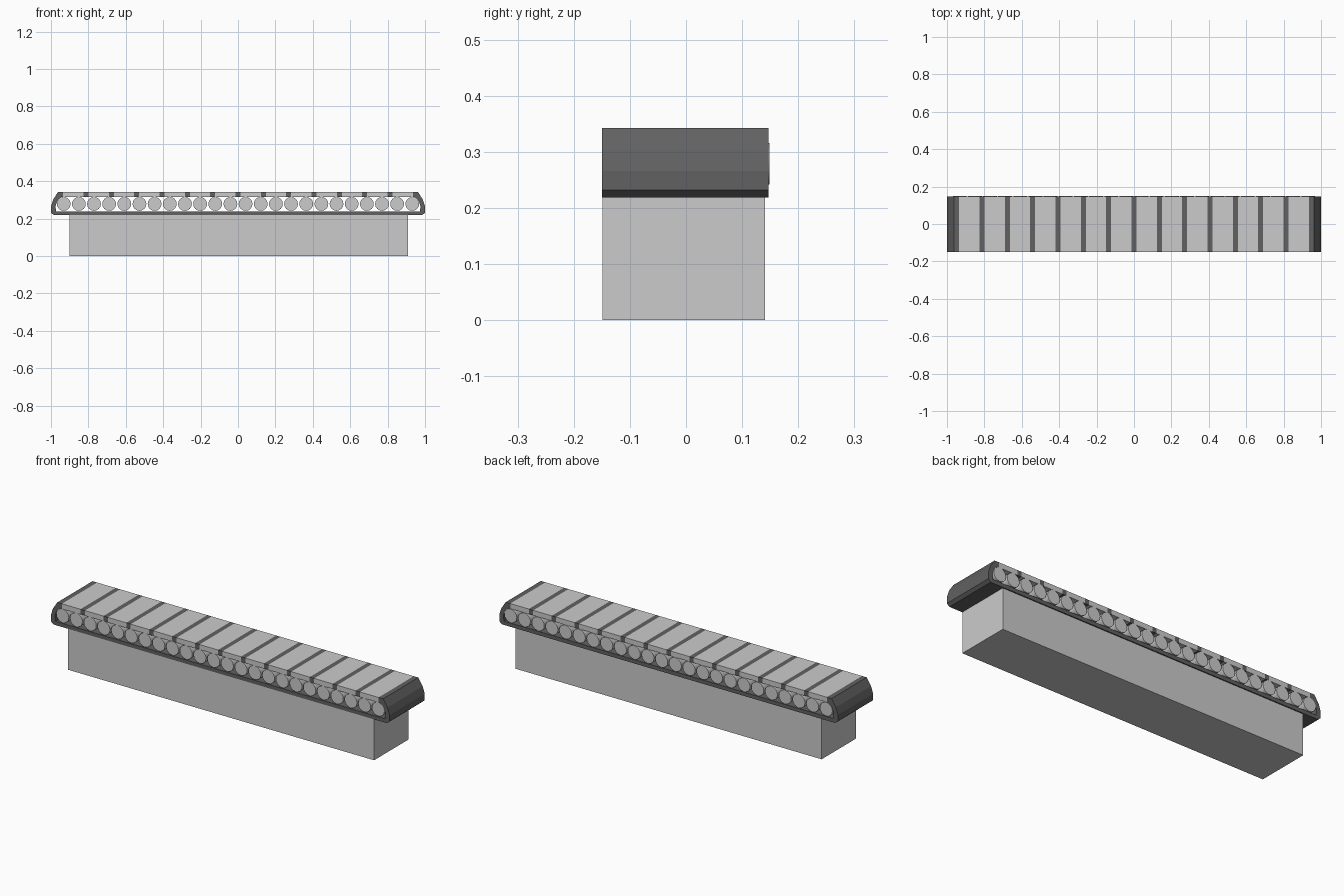
import bpy, bmesh, math

if "Cube" in bpy.data.objects:
    bpy.data.objects.remove(bpy.data.objects["Cube"])

Y0, Y1 = -0.15, 0.147          # belt width
TOP, UNDER = 0.343, 0.316      # top run of the belt

dark = bpy.data.materials.new("dark_rubber")
dark.diffuse_color = (0.12, 0.12, 0.12, 1)
dark.use_nodes = True
dark.node_tree.nodes["Principled BSDF"].inputs["Base Color"].default_value = dark.diffuse_color


def extrude_profile(name, pts, y0, y1, mat=None):
    """Extrude an XZ outline along y."""
    bm = bmesh.new()
    face = bm.faces.new([bm.verts.new((x, y0, z)) for x, z in pts])
    ext = bmesh.ops.extrude_face_region(bm, geom=[face])
    moved = [v for v in ext["geom"] if isinstance(v, bmesh.types.BMVert)]
    bmesh.ops.translate(bm, verts=moved, vec=(0, y1 - y0, 0))
    bmesh.ops.recalc_face_normals(bm, faces=bm.faces)
    me = bpy.data.meshes.new(name)
    bm.to_mesh(me)
    bm.free()
    ob = bpy.data.objects.new(name, me)
    bpy.context.collection.objects.link(ob)
    if mat:
        me.materials.append(mat)
    return ob


def box(name, x0, x1, y0, y1, z0, z1, mat=None):
    return extrude_profile(name, [(x0, z0), (x1, z0), (x1, z1), (x0, z1)], y0, y1, mat)


# Base block
box("base", -0.90, 0.908, -0.149, 0.141, 0, 0.224)

# Belt ends and return run: one open band
outer = [(0.935, TOP), (0.962, TOP), (0.988, 0.303), (1.0, 0.266), (1.0, 0.232), (0.985, 0.219)]
inner = [(0.972, 0.239), (0.976, 0.266), (0.966, 0.297), (0.945, UNDER), (0.935, UNDER)]
mirror = lambda pts: [(-x, z) for x, z in reversed(pts)]
extrude_profile("belt_band", outer + mirror(outer) + mirror(inner) + inner, Y0, Y1, dark)

# Top run: light slats separated by dark strips
n, half = 14, 0.013
pitch = 2 * 0.948 / n
for i in range(n):
    a = -0.948 + i * pitch + half
    b = a + pitch - 2 * half
    box(f"slat_{i}", a, b, Y0, Y1, UNDER, TOP)
    if i < n - 1:
        box(f"strip_{i}", b, b + 2 * half, Y0, Y1, UNDER, TOP, dark)

# Rollers
for i in range(24):
    x = -0.932 + i * 1.864 / 23
    bpy.ops.mesh.primitive_cylinder_add(vertices=16, radius=0.037, depth=0.298,
                                        location=(x, 0, 0.279), rotation=(math.pi / 2, 0, 0))
    bpy.context.object.name = f"roller_{i}"
    bpy.ops.object.shade_smooth_by_angle()
